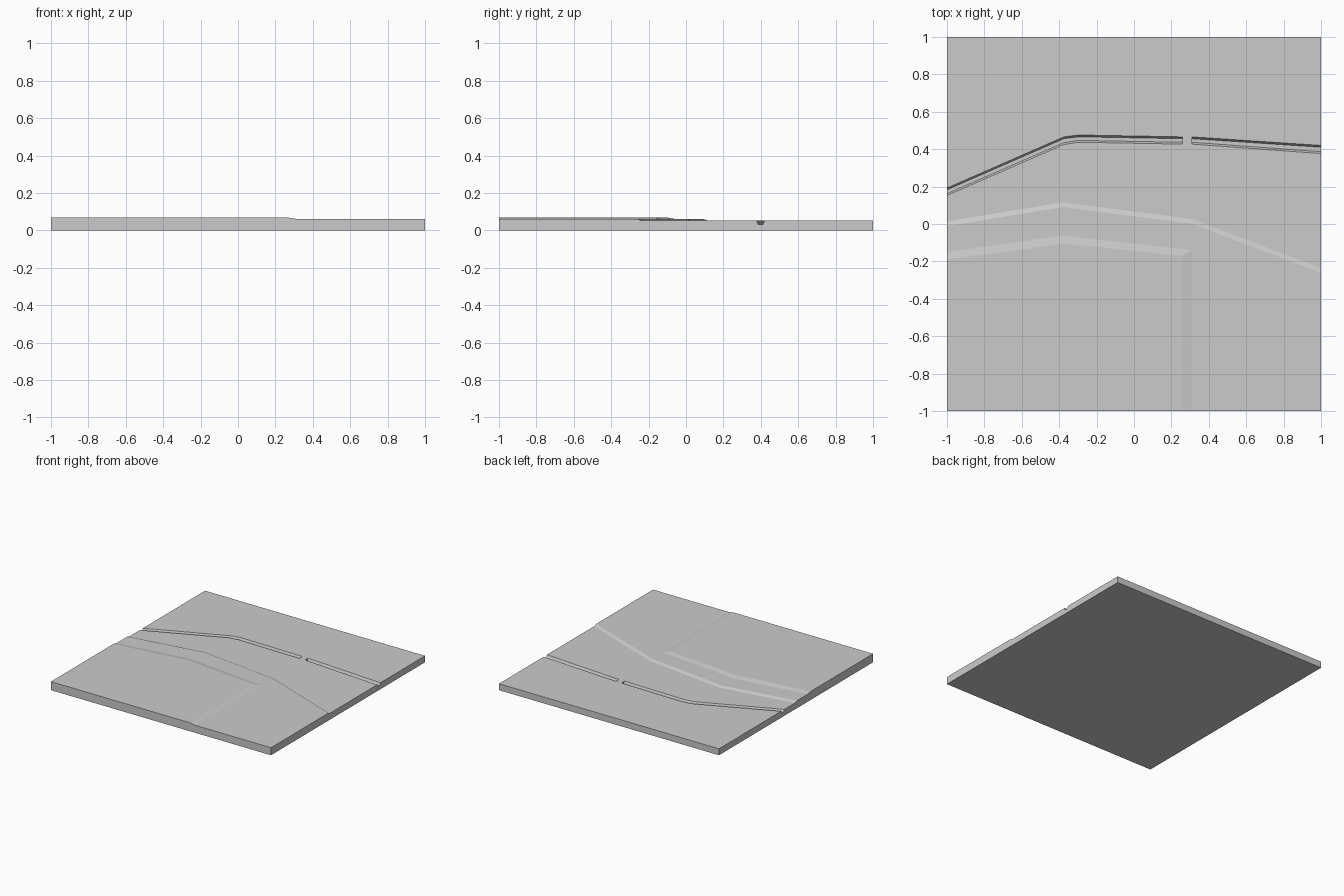
import bpy, bmesh

if "Cube" in bpy.data.objects:
    bpy.data.objects.remove(bpy.data.objects["Cube"])

LOW, MID, HIGH, BED = 0.053, 0.062, 0.07, 0.032


def loft(name, rings, caps=True):
    """Closed solid skinned through rings with equal point counts."""
    bm = bmesh.new()
    vs = [[bm.verts.new(p) for p in r] for r in rings]
    n = len(vs[0])
    for a, b in zip(vs, vs[1:]):
        for i in range(n):
            j = (i + 1) % n
            bm.faces.new((a[i], a[j], b[j], b[i]))
    bm.faces.new(vs[0][::-1])
    bm.faces.new(vs[-1])
    bmesh.ops.recalc_face_normals(bm, faces=bm.faces)
    me = bpy.data.meshes.new(name)
    bm.to_mesh(me)
    bm.free()
    ob = bpy.data.objects.new(name, me)
    bpy.context.collection.objects.link(ob)
    return ob


def prism(name, outline, levels):
    """outline: (toe point, crest point) pairs; levels: (z, 0 toe / 1 crest)."""
    return loft(name, [[(*p[k], z) for p in outline] for z, k in levels])


def square(name, s, z0, z1):
    c = [((x, y),) * 2 for x, y in ((-s, -s), (s, -s), (s, s), (-s, s))]
    return prism(name, c, [(z0, 0), (z1, 1)])


def bank(line, w):
    """Pair each toe point with a crest point w further south."""
    return [((x, y), (x, y - w)) for x, y in line]


# Ground slab, oversized and trimmed at the end
ground = square("ground_slab", 1.2, 0, LOW)

# Lower terrace with a bent sloping bank
mid = bank([(1.2, -0.312), (0.31, 0.027), (-0.38, 0.116), (-1.2, -0.018)], 0.026)
mid += [((-1.2, -1.2),) * 2, ((1.2, -1.2),) * 2]
mid_terrace = prism("lower_terrace", mid, [(0.02, 0), (LOW, 0), (MID, 1)])

# Upper terrace, ending in a slope on the east side
top = [((0.31, -0.14), (0.26, -0.17)), ((-0.38, -0.062), (-0.38, -0.105)),
       ((-1.2, -0.178), (-1.2, -0.219)), ((-1.2, -1.2),) * 2,
       ((0.31, -1.2), (0.26, -1.2))]
top_terrace = prism("upper_terrace", top, [(0.04, 0), (MID, 0), (HIGH, 1)])


# Ditch cutters on both sides of the crossing: (x, south rim, north rim)
def ditch(name, path, inset=0.01):
    return loft(name, [[(x, s, LOW), (x, s + inset, BED), (x, n - inset, BED),
                        (x, n, LOW), (x, n, 0.1), (x, s, 0.1)]
                       for x, s, n in path])


west = ditch("west_ditch_cutter", [(-1.2, 0.065, 0.105), (-0.375, 0.425, 0.466),
                                   (-0.295, 0.437, 0.476), (0.26, 0.427, 0.466)])
east = ditch("east_ditch_cutter", [(0.31, 0.427, 0.466), (1.2, 0.362, 0.407)])
trim = square("trim_block", 1.0, -0.1, 0.3)

# Combine everything into one solid
for tool, op in ((mid_terrace, 'UNION'), (top_terrace, 'UNION'),
                 (west, 'DIFFERENCE'), (east, 'DIFFERENCE'), (trim, 'INTERSECT')):
    m = ground.modifiers.new(tool.name, 'BOOLEAN')
    m.operation, m.solver, m.object = op, 'EXACT', tool
bpy.context.view_layer.update()
deps = bpy.context.evaluated_depsgraph_get()
result = bpy.data.meshes.new_from_object(ground.evaluated_get(deps))
ground.modifiers.clear()
ground.data = result
ground.name = "terraced_ground"
for ob in (mid_terrace, top_terrace, west, east, trim):
    bpy.data.objects.remove(ob)
